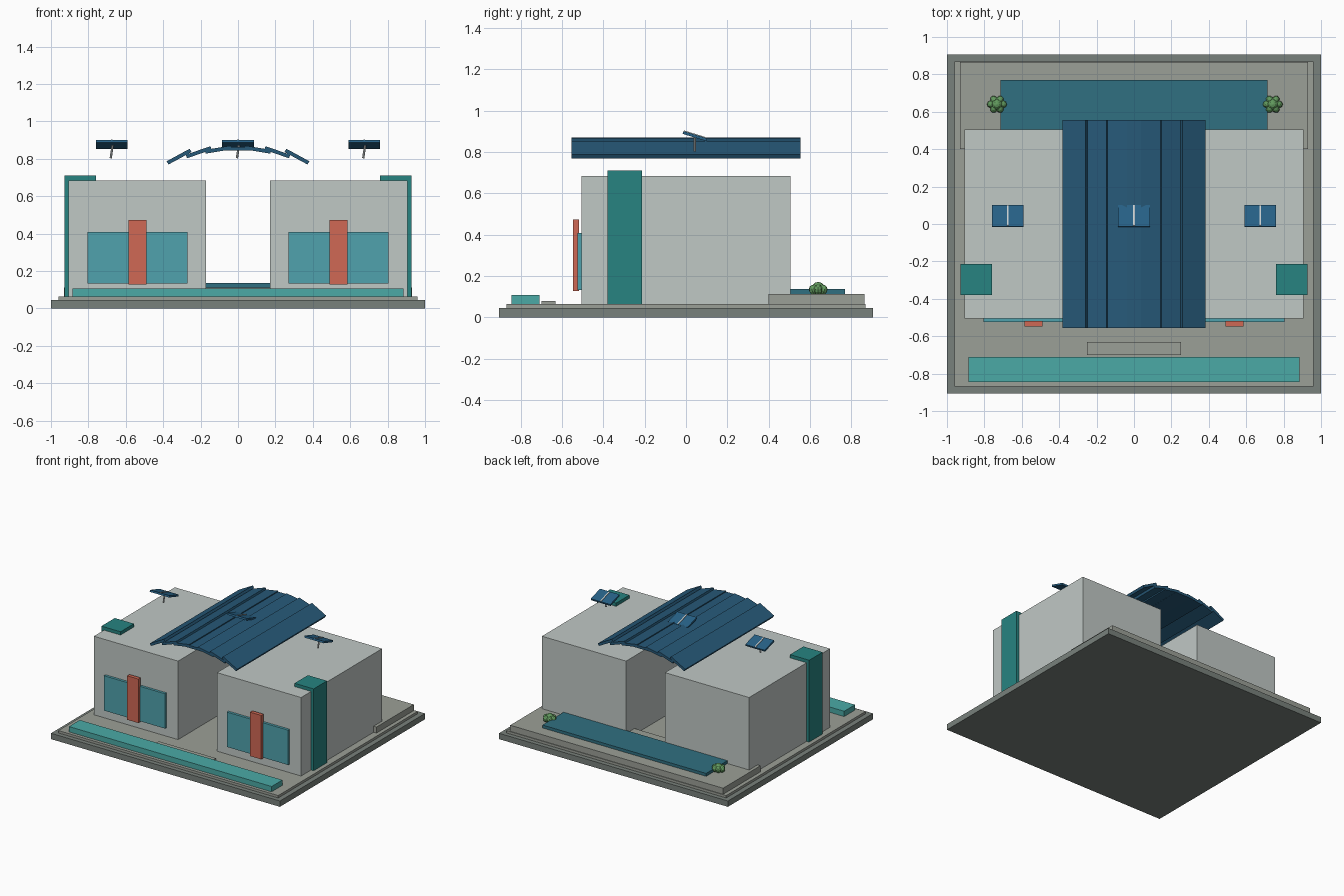
import bpy
import math
from mathutils import Vector, Matrix

if "Cube" in bpy.data.objects:
    bpy.data.objects.remove(bpy.data.objects["Cube"])


def mat(name, col):
    m = bpy.data.materials.new(name)
    m.diffuse_color = (*col, 1)
    m.use_nodes = True
    m.node_tree.nodes["Principled BSDF"].inputs["Base Color"].default_value = m.diffuse_color
    return m


STONE = mat("dark_stone", (0.19, 0.22, 0.20))
PAVE = mat("paving", (0.33, 0.35, 0.31))
WALL = mat("wall", (0.53, 0.58, 0.56))
GLASS = mat("glass", (0.08, 0.36, 0.42))
RED = mat("coral", (0.63, 0.14, 0.09))
TEAL = mat("teal", (0.02, 0.23, 0.22))
AQUA = mat("aqua", (0.07, 0.40, 0.38))
POOL = mat("pool_blue", (0.03, 0.16, 0.22))
NAVY = mat("navy", (0.02, 0.10, 0.19))
PANEL = mat("panel_blue", (0.02, 0.12, 0.24))
METAL = mat("metal", (0.6, 0.64, 0.64))
LEAF = mat("leaf", (0.12, 0.32, 0.11))


def box(name, x, y, z, m, tilt=None):
    """Box from (min, max) ranges, optionally turned about its centre."""
    bpy.ops.mesh.primitive_cube_add(size=1)
    o = bpy.context.object
    o.name = name
    size = [r[1] - r[0] for r in (x, y, z)]
    o.data.transform(Matrix.Diagonal((*size, 1)))
    o.location = [(r[0] + r[1]) / 2 for r in (x, y, z)]
    if tilt:
        o.rotation_euler = tilt
    o.data.materials.append(m)
    return o


def span(c, w):
    return (c - w / 2, c + w / 2)


# Ground slabs, deck and pools
box("plinth", (-1, 1), (-0.905, 0.905), (0, 0.046), STONE)
box("paving", (-0.96, 0.96), (-0.87, 0.87), (0.046, 0.065), PAVE)
box("rear_deck", (-0.93, 0.93), (0.40, 0.865), (0.065, 0.113), PAVE)
box("rear_pool", (-0.715, 0.715), (0.50, 0.77), (0.112, 0.136), POOL)
box("front_pool", (-0.885, 0.885), (-0.845, -0.71), (0.065, 0.107), AQUA)
box("entry_step", (-0.25, 0.25), (-0.70, -0.632), (0.064, 0.079), PAVE)

# Mirrored pavilions with windows, piers and wrapping side bands
for s, side in ((-1, "left"), (1, "right")):
    def mx(a, b):
        return tuple(sorted((s * a, s * b)))
    box(side + "_pavilion", mx(0.17, 0.905), (-0.505, 0.505), (0.064, 0.685), WALL)
    box(side + "_window", mx(0.27, 0.805), (-0.525, -0.503), (0.133, 0.408), GLASS)
    box(side + "_window_pier", mx(0.488, 0.586), (-0.547, -0.518), (0.127, 0.474), RED)
    box(side + "_side_band", mx(0.903, 0.927), (-0.38, -0.213), (0.065, 0.71), TEAL)
    box(side + "_roof_band", mx(0.76, 0.927), (-0.38, -0.213), (0.684, 0.711), TEAL)

# Arched canopy of overlapping tilted slats
for i in range(-3, 4):
    box("canopy_slat", span(0.105 * i, 0.14), (-0.555, 0.555),
        span(0.854 - 0.0047 * i * i, 0.02), NAVY, (0, math.radians(9.5 * i), 0))

# Tilted solar panels on short leaning posts
TILT = math.radians(-17)
for x in (-0.675, 0, 0.675):
    c = Vector((x, 0.043, 0.877))
    box("solar_panel", span(x, 0.17), span(c.y, 0.12), span(c.z, 0.014), PANEL, (TILT, 0, 0))
    up = Matrix.Rotation(TILT, 3, 'X') @ Vector((0, 0, 0.008))
    box("panel_rib", span(x, 0.01), span(c.y + up.y, 0.116),
        span(c.z + up.z, 0.006), METAL, (TILT, 0, 0))
    bpy.ops.mesh.primitive_cylinder_add(vertices=8, radius=0.006, depth=0.075,
                                        location=(x, 0.042, 0.84),
                                        rotation=(0, math.radians(9), 0))
    post = bpy.context.object
    post.name = "panel_post"
    post.data.materials.append(METAL)

# Low-poly shrubs: a ring of leaning lobes around a core
for x in (-0.733, 0.742):
    for k in range(7):
        a = k * math.tau / 6
        r = 0.024 if k < 6 else 0
        bpy.ops.mesh.primitive_uv_sphere_add(
            segments=8, ring_count=6, radius=1,
            location=(x + 1.15 * r * math.cos(a), 0.64 + r * math.sin(a), 0.133 if r else 0.139))
        o = bpy.context.object
        o.name = "shrub_lobe"
        o.scale = (0.026, 0.022, 0.026) if r else (0.032, 0.032, 0.032)
        o.rotation_euler = (0, 0.5 if r else 0, a)
        o.data.materials.append(LEAF)
